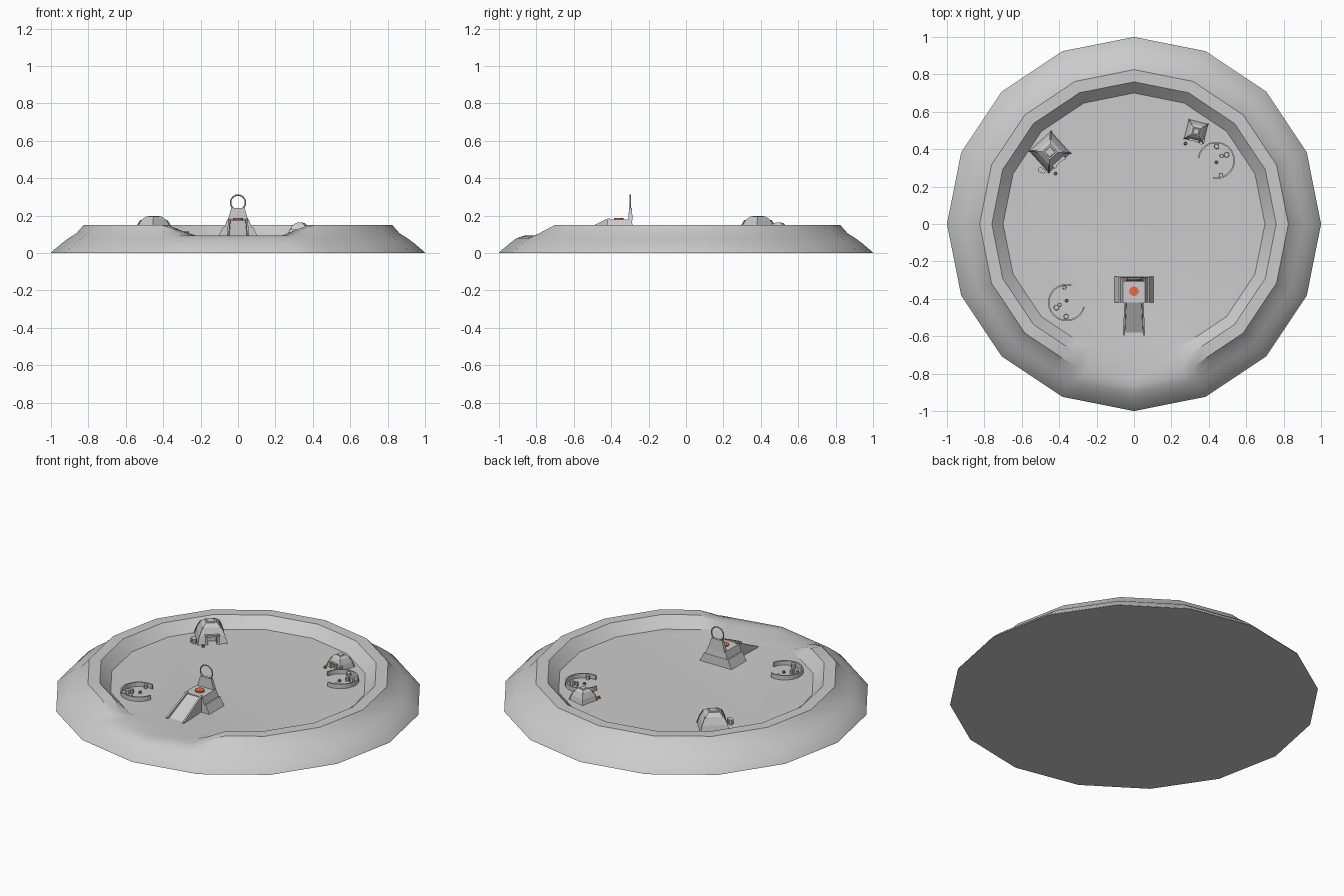
import bpy, bmesh
from math import pi, sin, cos, radians
from mathutils import Matrix, Vector

if "Cube" in bpy.data.objects:
    bpy.data.objects.remove(bpy.data.objects["Cube"])

FLOOR = 0.09
red = bpy.data.materials.new("glow_red")
red.diffuse_color = (0.8, 0.15, 0.06, 1)
red.use_nodes = True
red.node_tree.nodes["Principled BSDF"].inputs["Base Color"].default_value = red.diffuse_color


def make(name, verts, faces, mat=None, xf=None):
    me = bpy.data.meshes.new(name)
    me.from_pydata(verts, [], faces)
    bm = bmesh.new()
    bm.from_mesh(me)
    bmesh.ops.recalc_face_normals(bm, faces=bm.faces)
    bm.to_mesh(me)
    bm.free()
    if xf:
        me.transform(xf)
    if mat:
        me.materials.append(mat)
    ob = bpy.data.objects.new(name, me)
    bpy.context.collection.objects.link(ob)
    return ob


def loft(name, rings, mat=None, xf=None):
    """Skin equal-length closed rings and cap both ends."""
    n = len(rings[0])
    verts = [v for r in rings for v in r]
    faces = [(k*n+i, k*n+(i+1) % n, (k+1)*n+(i+1) % n, (k+1)*n+i)
             for k in range(len(rings)-1) for i in range(n)]
    faces += [tuple(range(n)), tuple(range((len(rings)-1)*n, len(rings)*n))]
    return make(name, verts, faces, mat, xf)


def rect(x0, x1, y0, y1, z):
    return [(x0, y0, z), (x1, y0, z), (x1, y1, z), (x0, y1, z)]


def box(name, x0, x1, y0, y1, z0, z1, xf=None):
    return loft(name, [rect(x0, x1, y0, y1, z0), rect(x0, x1, y0, y1, z1)], None, xf)


def disc(name, x, y, z0, z1, r0, r1, n=8, mat=None, xf=None):
    ring = lambda r, z: [(x+r*cos(2*pi*i/n), y+r*sin(2*pi*i/n), z) for i in range(n)]
    return loft(name, [ring(r0, z0), ring(r1, z1)], mat, xf)


# Terrain: 16-sided bowl with a raised crest, cut low at the front
angles = sorted([i*22.5 for i in range(16)] + [240, 252, 288, 300])
profile = [(1, 0), (0.995, 0.008), (0.945, 0.05), (0.905, 0.08), (0.865, 0.105),
           (0.825, 0.15), (0.76, 0.15), (0.70, FLOOR)]


def ground(a, r, z):
    d = abs(a-270)
    t = min(max((d-18)/12, 0), 1)
    z = min(z, 0.093) + max(z-0.093, 0)*t
    f = cos(pi/16)/cos(radians(a % 22.5) - pi/16)
    return (r*f*cos(radians(a)), r*f*sin(radians(a)), z)


terrain = loft("terrain", [[ground(a, r, z) for a in angles] for r, z in profile])
bpy.context.view_layer.objects.active = terrain
terrain.select_set(True)
bpy.ops.object.shade_smooth_by_angle(angle=radians(32))

# Platform: two sloped tiers
loft("platform", [rect(-.105, .105, -.42, -.28, FLOOR),
                  rect(-.08, .08, -.42, -.283, .14),
                  rect(-.072, .072, -.42, -.285, .14),
                  rect(-.058, .058, -.42, -.29, .18)])

# Ramp with raised side kerbs
loft("ramp", [rect(-.048, .048, -.59, -.41, FLOOR-.005), rect(-.04, .04, -.42, -.41, .175)])
for s in (-1, 1):
    prof = [(-.595, FLOOR-.005), (-.595, FLOOR+.008), (-.42, .184), (-.41, .184), (-.41, FLOOR-.005)]
    ends = [[(s*(w - .008*(y+.595)/.18), y, z) for y, z in prof] for w in (.049, .059)]
    loft("ramp_kerb", ends)

# Red pad on the platform
disc("pad", 0, -.36, .18, .188, .026, .026, 12, red)

# Pedestal and upright ring
loft("ring_pedestal", [rect(-.055, .055, -.308, -.285, .175), rect(-.036, .036, -.305, -.29, .24)])
bpy.ops.mesh.primitive_torus_add(location=(0, -.298, .27), rotation=(pi/2, 0, 0),
                                 major_radius=.04, minor_radius=.004,
                                 major_segments=24, minor_segments=6)
bpy.context.object.name = "upright_ring"


# Huts: domed square shells with a recessed doorway on local -y
def hut(x, y, turn, s, h):
    xf = Matrix.Translation((x, y, FLOOR)) @ Matrix.Rotation(radians(turn), 4, 'Z')
    tiers = [(1, 0), (.86, .42), (.62, .82), (.38, 1)]
    body = loft("hut", [rect(-s*k, s*k, -s*k, s*k, h*z) for k, z in tiers], None, xf)
    cut = box("door_cutter", -.3*s, .3*s, -1.2*s, -.45*s, -.01, .4*h, xf)
    cut.hide_render = True
    cut.hide_viewport = True
    m = body.modifiers.new("door", 'BOOLEAN')
    m.object = cut
    m.operation = 'DIFFERENCE'
    m.solver = 'EXACT'
    for side in (-1, 1):
        box("door_jamb", side*.42*s-.1*s, side*.42*s+.1*s, -1.08*s, -.85*s, 0, .45*h, xf)
    box("door_lintel", -.52*s, .52*s, -1.0*s, -.8*s, .4*h, .5*h, xf)
    loft("roof_cap", [rect(-.3*s, .3*s, -.3*s, .3*s, h*.98),
                      rect(-.25*s, .25*s, -.25*s, .25*s, h*1.04)], None, xf)
    # Corner ribs
    for cx, cy in ((1, 1), (-1, 1), (-1, -1), (1, -1)):
        loft("corner_rib", [rect(cx*s*k-.05*s, cx*s*k+.05*s, cy*s*k-.05*s, cy*s*k+.05*s, h*z)
                            for k, z in tiers[:3]], None, xf)


hut(-.45, .385, 42, .078, .105)
hut(.332, .495, -14, .053, .07)

# Barrels and red markers beside the huts
for x, y, r in ((-.50, .29, .014), (-.485, .283, .013), (.36, .436, .011), (.372, .445, .009)):
    disc("barrel", x, y, FLOOR, FLOOR+.028, r, r)
for x, y in ((-.42, .27), (.275, .43), (-.36, -.41), (.44, .33)):
    disc("marker", x, y, FLOOR, FLOOR+.012, .009, .006, 8, red)


# Camps: open curved walls with small stools inside
def camp(x, y, a0, a1, stools):
    n = 18
    rings = []
    for i in range(n+1):
        a = radians(a0 + (a1-a0)*i/n)
        rings.append([(x+r*cos(a), y+r*sin(a), FLOOR+z)
                      for r, z in ((.1, 0), (.1, .026), (.092, .026), (.092, 0))])
    loft("camp_wall", rings)
    for sx, sy, r in stools:
        disc("stool", sx, sy, FLOOR, FLOOR+.022, r, r*.9)


camp(.44, .34, -100, 172, [(.442, .415, .014), (.468, .365, .011), (.495, .37, .015), (.465, .262, .012)])
camp(-.36, -.42, 75, 346, [(-.372, -.34, .011), (-.415, -.447, .015), (-.398, -.432, .011), (-.363, -.495, .014)])
